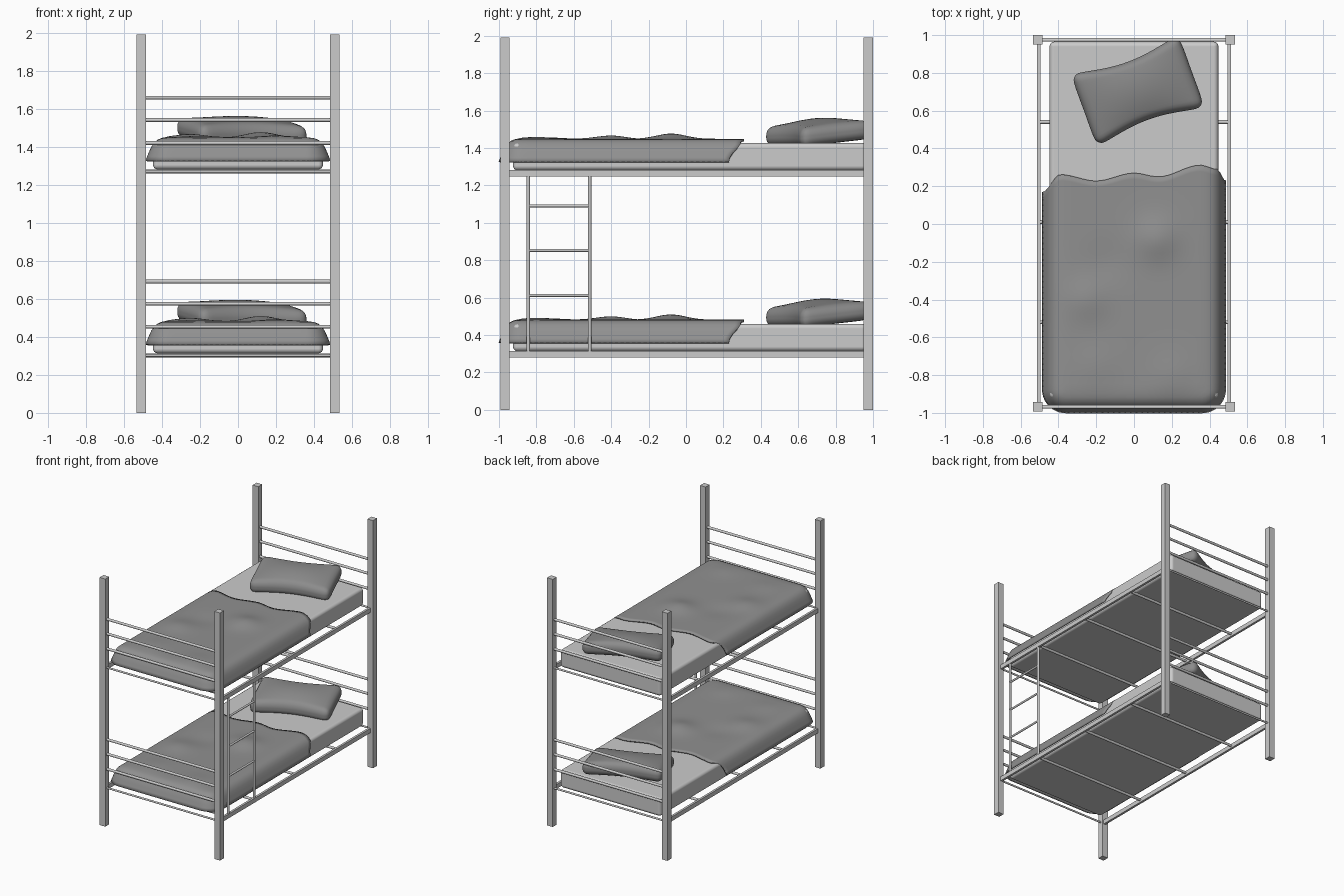
import bpy, bmesh, math
from mathutils import Vector

if "Cube" in bpy.data.objects:
    bpy.data.objects.remove(bpy.data.objects["Cube"])

LEVEL = 0.967          # height between the two bunks
FRONT, BACK = -0.968, 0.975


def grey(name, value):
    m = bpy.data.materials.new(name)
    m.diffuse_color = (value, value, value, 1)
    m.use_nodes = True
    m.node_tree.nodes["Principled BSDF"].inputs["Base Color"].default_value = m.diffuse_color
    return m


METAL, SHEET = grey("metal", 0.55), grey("sheet", 0.58)
COVER, CASE = grey("cover", 0.28), grey("case", 0.26)


def finish(name, bm, mat, smooth=False):
    me = bpy.data.meshes.new(name)
    bm.to_mesh(me)
    bm.free()
    me.materials.append(mat)
    ob = bpy.data.objects.new(name, me)
    bpy.context.collection.objects.link(ob)
    for p in me.polygons:
        p.use_smooth = smooth
    return ob


def box(name, lo, hi, mat, bevel=0.0):
    bm = bmesh.new()
    bmesh.ops.create_cube(bm, size=1)
    for v in bm.verts:
        v.co = Vector([(a + b) / 2 + c * (b - a) for a, b, c in zip(lo, hi, v.co)])
    ob = finish(name, bm, mat, bevel > 0)
    if bevel:
        m = ob.modifiers.new("bevel", 'BEVEL')
        m.width, m.segments, m.harden_normals = bevel, 4, True
    return ob


def rod(name, a, b, r):
    a, b = Vector(a), Vector(b)
    bm = bmesh.new()
    bmesh.ops.create_cone(bm, cap_ends=True, segments=12, radius1=r, radius2=r,
                          depth=(b - a).length)
    q = (b - a).to_track_quat('Z', 'Y')
    for v in bm.verts:
        v.co = q @ v.co + (a + b) / 2
    return finish(name, bm, METAL)


def interp(pts, t, ease=True):
    for (a, p), (b, q) in zip(pts, pts[1:]):
        if t <= b:
            k = max(0, (t - a) / (b - a))
            return p + (q - p) * (k * k * (3 - 2 * k) if ease else k)
    return pts[-1][1]


# blanket: drape profile outward from a flat core, wavy hem at the head end
OFFSET = [(0, 0), (0.3, 0.05), (0.45, 0.075), (0.6, 0.094), (0.8, 0.112), (1, 0.127)]
DROP = [(0, 0), (0.3, -0.006), (0.45, -0.02), (0.6, -0.045), (0.8, -0.085), (1, -0.122)]
HEM = [(-0.485, 0.17), (-0.39, 0.262), (-0.2, 0.228), (0.0, 0.27), (0.13, 0.25),
       (0.35, 0.312), (0.44, 0.29), (0.485, 0.23)]
BUMPS = [(0.12, -0.08, 0.028), (-0.25, -0.4, 0.018), (0.2, -0.8, 0.01),
         (-0.15, -0.2, -0.008), (-0.2, -0.75, 0.008)]


def blanket(name, z0):
    K, CX, CY, N, M = 8, 0.36, -0.875, 24, 36
    cols = [(-CX, -1 + i / K) for i in range(K)]
    cols += [(-CX + 2 * CX * i / N, 0) for i in range(N + 1)]
    cols += [(CX, (i + 1) / K) for i in range(K)]
    rows = [(0, -1 + i / K) for i in range(K)] + [(i / M, 0) for i in range(M + 1)]
    bm = bmesh.new()
    grid = []
    for t, fy in rows:
        line = []
        for cx, fx in cols:
            f = max(abs(fx), abs(fy))
            d = Vector((fx, fy, 0))
            if f:
                d.normalize()
            side = cx + math.copysign(interp(OFFSET, abs(fx), False), fx)
            y = CY + t * (interp(HEM, side) - CY)
            p = Vector((cx, y, z0 + 0.482)) + d * interp(OFFSET, f, False)
            p.z += interp(DROP, f, False)
            for bx, by, h in BUMPS:
                p.z += (1 - f) * h * math.exp(-((p.x - bx) ** 2 + (p.y - by) ** 2) / 0.012)
            line.append(bm.verts.new(p))
        grid.append(line)
    for r, s in zip(grid, grid[1:]):
        for i in range(len(r) - 1):
            bm.faces.new((r[i], r[i + 1], s[i + 1], s[i]))
    ob = finish(name, bm, COVER, True)
    m = ob.modifiers.new("thickness", 'SOLIDIFY')
    m.thickness, m.offset = 0.012, -1
    return ob


# pillow: rounded box pinched along its long sides, turned and leaning
def pillow(name, z0):
    size, r = Vector((0.31, 0.208, 0.05)), 0.045
    bm = bmesh.new()
    bmesh.ops.create_cube(bm, size=2)
    bmesh.ops.subdivide_edges(bm, edges=bm.edges[:], cuts=23, use_grid_fill=True)
    ang = math.radians(20)
    for v in bm.verts:
        p = Vector([c * s for c, s in zip(v.co, size)])
        q = Vector([max(-(s - r), min(s - r, c)) for c, s in zip(p, size)])
        d = p - q
        if d.length:
            p = q + d.normalized() * max(abs(c) for c in d)
        u, w = p.x / size.x, p.y / size.y
        p.y *= 1 - 0.22 * max(0, 1 - u * u) ** 1.4
        p.x *= 1 - 0.02 * (1 - w * w)
        corner = 1 - 0.05 * (u * w) ** 4
        p.x *= corner
        p.y *= corner
        if p.z > 0:
            p.z += 0.03 * (1 - u * u) * (1 - w * w)
        x = p.x * math.cos(ang) - p.y * math.sin(ang)
        y = p.x * math.sin(ang) + p.y * math.cos(ang)
        v.co = (x + 0.02, y + 0.705, z0 + 0.512 + p.z - 0.045 * x + 0.098 * y)
    return finish(name, bm, CASE, True)


# corner posts
for sx in (-1, 1):
    for y, end in ((FRONT, "front"), (BACK, "back")):
        box(f"{end}_post", (sx * 0.51 - 0.025, y - 0.025, 0),
            (sx * 0.51 + 0.025, y + 0.025, 1.99), METAL)

for level, z in (("lower", 0), ("upper", LEVEL)):
    # side rails
    for sx in (-1, 1):
        box(f"{level}_side_rail", (sx * 0.504 - 0.009, FRONT, z + 0.28),
            (sx * 0.504 + 0.009, BACK, z + 0.315), METAL)
    # head and foot bars
    for y in (FRONT, BACK):
        for h, r in ((0.302, 0.007), (0.453, 0.01), (0.574, 0.01), (0.691, 0.01)):
            rod(f"{level}_end_bar", (-0.5, y, z + h), (0.5, y, z + h), r)
    # cross slats under the mattress
    for y in (-0.52, 0.01, 0.54):
        rod(f"{level}_slat", (-0.5, y, z + 0.302), (0.5, y, z + 0.302), 0.01)
    # bedding
    box(f"{level}_mattress", (-0.447, -0.925, z + 0.313), (0.447, 0.965, z + 0.46),
        SHEET, 0.025)
    blanket(f"{level}_blanket", z)
    pillow(f"{level}_pillow", z)

# ladder on the right side
for y in (-0.843, -0.515):
    rod("ladder_rail", (0.504, y, 0.3), (0.504, y, 1.27), 0.009)
for h in (0.612, 0.852, 1.09):
    rod("ladder_rung", (0.504, -0.843, h), (0.504, -0.515, h), 0.008)
